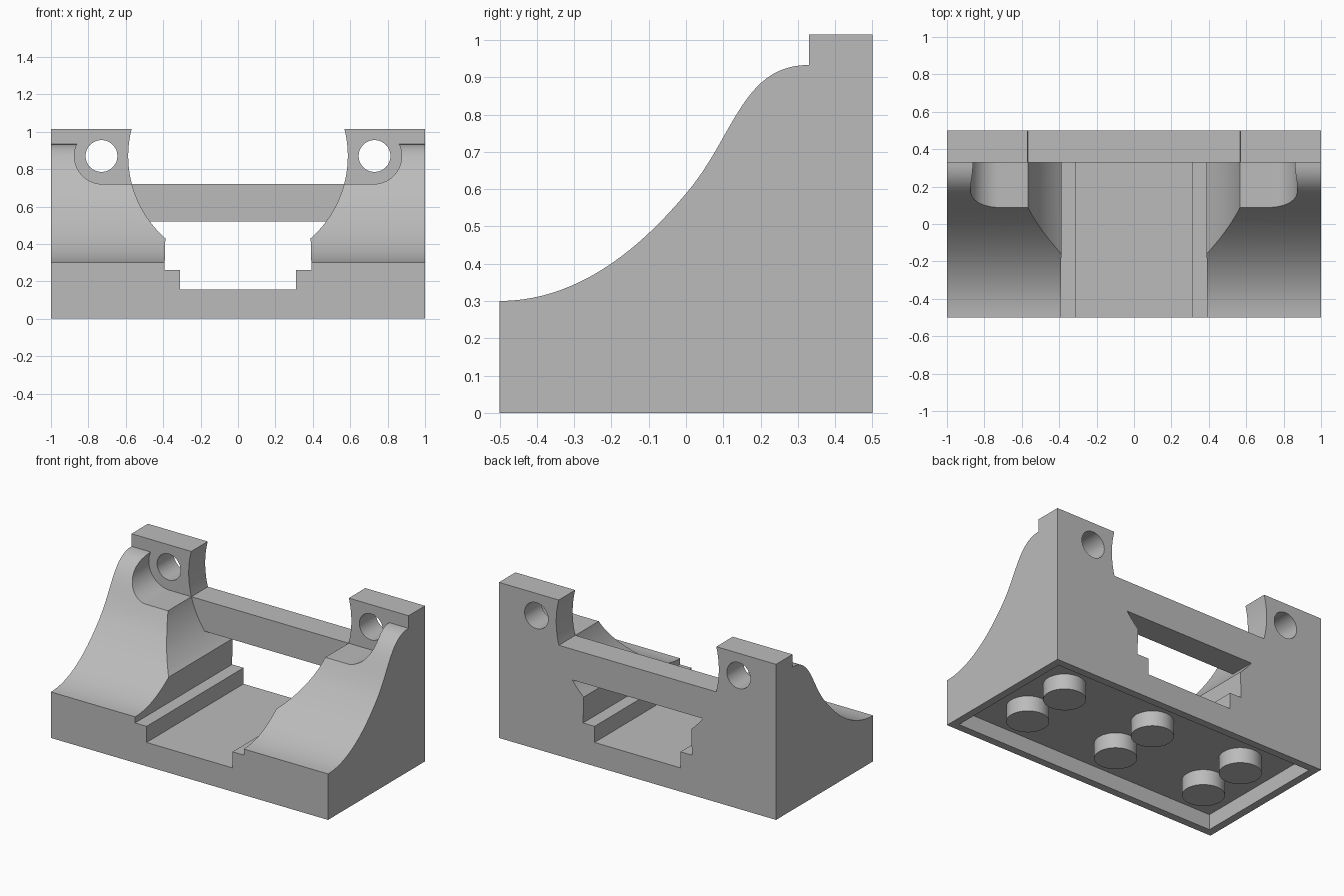
import bpy
import bmesh
from math import sin, cos, pi, asin, radians
from mathutils import Vector, Matrix
from mathutils.geometry import interpolate_bezier

if "Cube" in bpy.data.objects:
    bpy.data.objects.remove(bpy.data.objects["Cube"])

grey = bpy.data.materials.new("grey")
grey.use_nodes = True
COLOUR = (0.5, 0.5, 0.5, 1)
grey.diffuse_color = COLOUR
grey.node_tree.nodes["Principled BSDF"].inputs["Base Color"].default_value = COLOUR


def finish(bm, name):
    bmesh.ops.recalc_face_normals(bm, faces=bm.faces)
    mesh = bpy.data.meshes.new(name)
    bm.to_mesh(mesh)
    bm.free()
    mesh.materials.append(grey)
    ob = bpy.data.objects.new(name, mesh)
    bpy.context.collection.objects.link(ob)
    return ob


def prism(name, points, direction):
    """Extrude a closed outline of 3D points."""
    bm = bmesh.new()
    face = bm.faces.new([bm.verts.new(p) for p in points])
    ext = bmesh.ops.extrude_face_region(bm, geom=[face])
    moved = [v for v in ext["geom"] if isinstance(v, bmesh.types.BMVert)]
    bmesh.ops.translate(bm, verts=moved, vec=direction)
    return finish(bm, name)


def front_prism(name, outline, y0, y1):
    return prism(name, [(x, y0, z) for x, z in outline], (0, y1 - y0, 0))


def box(name, lo, hi):
    outline = [(lo[0], lo[2]), (hi[0], lo[2]), (hi[0], hi[2]), (lo[0], hi[2])]
    return front_prism(name, outline, lo[1], hi[1])


def arc(cx, cz, r, a0, a1, n):
    steps = [a0 + (a1 - a0) * i / n for i in range(n + 1)]
    return [(cx + r * cos(a), cz + r * sin(a)) for a in steps]


def combine(target, tool, operation):
    """Apply a boolean and discard the tool."""
    mod = target.modifiers.new("combine", "BOOLEAN")
    mod.operation, mod.object, mod.solver = operation, tool, "EXACT"
    graph = bpy.context.evaluated_depsgraph_get()
    mesh = bpy.data.meshes.new_from_object(target.evaluated_get(graph))
    target.modifiers.clear()
    target.data = mesh
    bpy.data.objects.remove(tool)


# Body: swept side profile with an S-shaped front slope
STEP_Y, AXIS_Z = 0.33, 0.87
lower = interpolate_bezier(*map(Vector, [(-0.5, 0.3), (-0.27, 0.3), (-0.1, 0.47), (0, 0.588)]), 24)
upper = interpolate_bezier(*map(Vector, [(0, 0.588), (0.13, 0.74), (0.15, 0.933), (STEP_Y, 0.933)]), 24)
slope = [(p.x, p.y) for p in lower + upper[1:]]
side = [(0.5, 0), (0.5, 1.015), (STEP_Y, 1.015)] + slope[::-1] + [(-0.5, 0)]
body = prism("cradle_body", [(-1, y, z) for y, z in side], (2, 0, 0))

# Cradle opening: stepped channel below a round bore
start = asin((0.43 - AXIS_Z) / 0.587)
half = [(0.31, 0.155), (0.31, 0.26), (0.393, 0.26)]
half += arc(0, AXIS_Z, 0.587, start, asin(0.23 / 0.587), 40)
opening = half + [(-x, z) for x, z in reversed(half)]
combine(body, front_prism("opening_cutter", opening, -0.6, 0.6), "DIFFERENCE")

# Crossbar bridging the back wall
combine(body, box("crossbar", (-0.57, STEP_Y, 0.52), (0.57, 0.5, 0.72)), "UNION")

# Rounded pockets and bolt holes on both sides
for s in (-1, 1):
    pocket = [(0.4, 0.72)] + arc(0.725, AXIS_Z, 0.15, -pi / 2, pi / 2, 32) + [(0.4, 1.02)]
    pocket = [(s * x, z) for x, z in pocket]
    combine(body, front_prism("pocket_cutter", pocket, -0.6, STEP_Y), "DIFFERENCE")
    hole = arc(s * 0.73, AXIS_Z, 0.085, 0, 2 * pi, 48)[:-1]
    combine(body, front_prism("hole_cutter", hole, 0.2, 0.6), "DIFFERENCE")

# Hollow underside
RIM, DEPTH = 0.05, 0.1
combine(body, box("underside_cutter", (RIM - 1, RIM - 0.5, -0.1), (1 - RIM, 0.5 - RIM, DEPTH)), "DIFFERENCE")

# Round pegs under the body
bm = bmesh.new()
for i in (-1, 0, 1):
    for j in (-1, 1):
        bmesh.ops.create_cone(bm, cap_ends=True, segments=48, radius1=0.125, radius2=0.125, depth=DEPTH,
                              matrix=Matrix.Translation((i * 2 / 3, j / 6, DEPTH / 2)))
pegs = finish(bm, "underside_pegs")

for ob in (body, pegs):
    bpy.ops.object.select_all(action="DESELECT")
    ob.select_set(True)
    bpy.context.view_layer.objects.active = ob
    bpy.ops.object.shade_smooth_by_angle(angle=radians(30))
